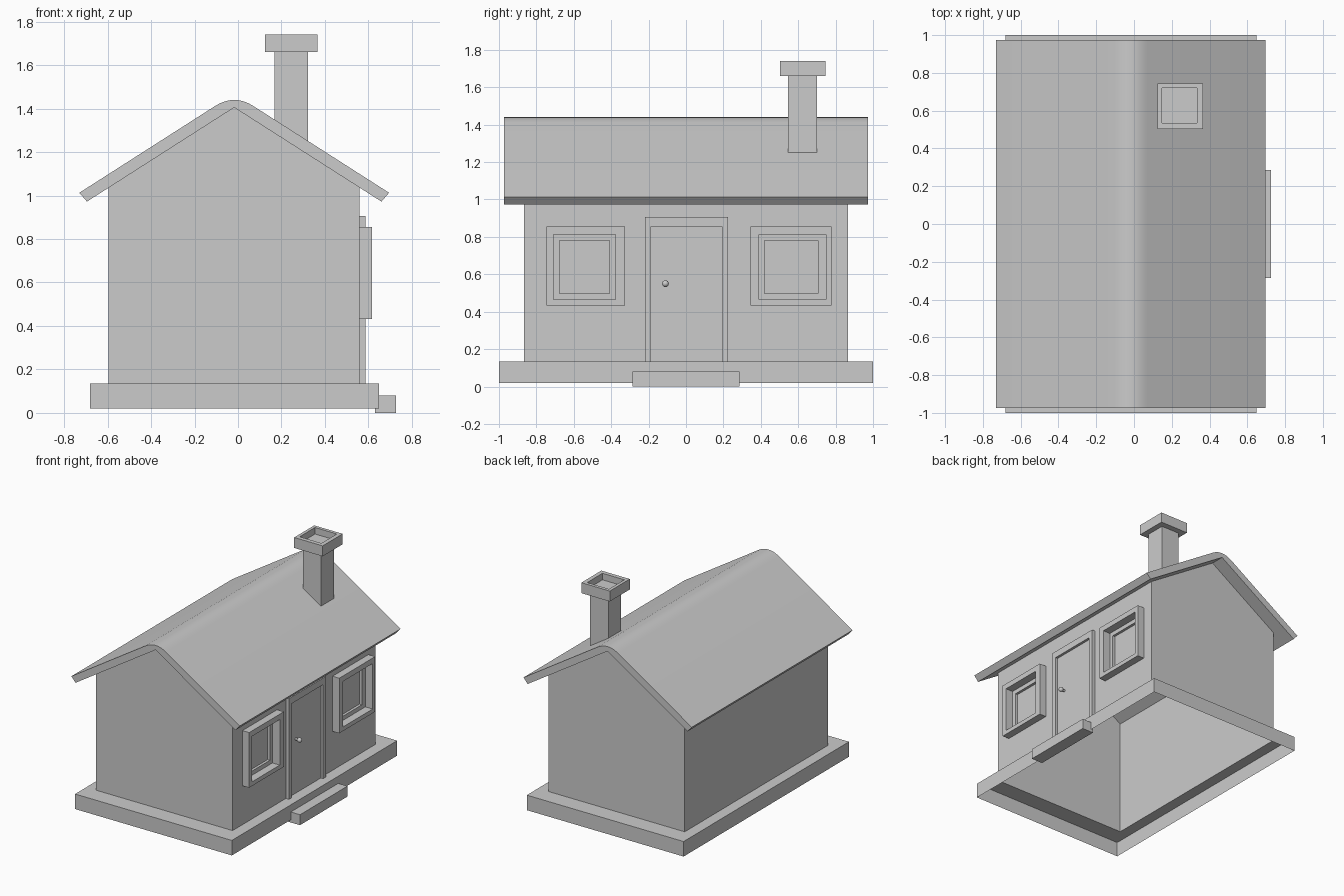
import bpy, bmesh, math

if "Cube" in bpy.data.objects:
    bpy.data.objects.remove(bpy.data.objects["Cube"])

CX = -0.0175            # ridge line
WX, WY = 0.5775, 0.865  # wall half sizes
SLOPE = 0.639
WALL = CX + WX          # x of the door wall
FLOOR, PEAK, RIDGE = 0.135, 1.405, 1.468
EAVE = PEAK - SLOPE * WX


def finish(name, bm):
    bmesh.ops.remove_doubles(bm, verts=bm.verts, dist=1e-5)
    bmesh.ops.recalc_face_normals(bm, faces=bm.faces)
    me = bpy.data.meshes.new(name)
    bm.to_mesh(me)
    bm.free()
    ob = bpy.data.objects.new(name, me)
    bpy.context.collection.objects.link(ob)
    return ob


def smooth(ob):
    bpy.ops.object.select_all(action='DESELECT')
    ob.select_set(True)
    bpy.context.view_layer.objects.active = ob
    bpy.ops.object.shade_smooth_by_angle(angle=math.radians(30))


def nest(name, loops, cap=False):
    """Bridge a chain of matching point loops, optionally capping the last."""
    bm = bmesh.new()
    rings = [[bm.verts.new(p) for p in loop] for loop in loops]
    for a, b in zip(rings, rings[1:]):
        for i in range(len(a)):
            j = (i + 1) % len(a)
            bm.faces.new((a[i], a[j], b[j], b[i]))
    if cap:
        bm.faces.new(rings[-1])
    return finish(name, bm)


def prism(name, pts, place, a, b):
    """Extrude a 2D profile from a to b; place(u, v, w) gives the 3D point."""
    bm = bmesh.new()
    ends = [[bm.verts.new(place(u, v, w)) for u, v in pts] for w in (a, b)]
    for e in ends:
        bm.faces.new(e)
    for i in range(len(pts)):
        j = (i + 1) % len(pts)
        bm.faces.new((ends[0][i], ends[0][j], ends[1][j], ends[1][i]))
    return finish(name, bm)


def rect(a0, a1, b0, b1):
    return [(a0, b0), (a1, b0), (a1, b1), (a0, b1)]


def flat(r, z):
    return [(x, y, z) for x, y in rect(*r)]


def upright(r, x):
    return [(x, y, z) for y, z in rect(*r)]


along_x = lambda u, v, w: (w, u, v)
along_y = lambda u, v, w: (u, w, v)

# Plinth: open underneath, with a ledge running in to the walls
plinth = (-0.68, 0.648, -1.0, 1.0)
nest("plinth", [flat(plinth, 0.02), flat(plinth, FLOOR),
                flat((CX - WX, WALL, -WY, WY), FLOOR)])

# Windows: (outer, opening, inner pane) spans in y
windows = {
    "left_window": ((-0.746, -0.327), (-0.709, -0.376), (-0.676, -0.408)),
    "right_window": ((0.344, 0.778), (0.389, 0.748), (0.421, 0.705)),
}
heights = ((0.433, 0.855), (0.465, 0.813), (0.497, 0.78))
for name, spans in windows.items():
    outer, opening, pane = [s + h for s, h in zip(spans, heights)]
    nest(name, [upright(outer, WALL), upright(outer, 0.617),
                upright(opening, 0.617), upright(opening, 0.555),
                upright(pane, 0.555), upright(pane, 0.535)], cap=True)

# Walls: two gables, a plain back, and a door side with window openings
bm = bmesh.new()
add = lambda pts: bm.faces.new([bm.verts.new(p) for p in pts])
for y in (-WY, WY):
    add([(CX - WX, y, FLOOR), (WALL, y, FLOOR), (WALL, y, EAVE),
         (CX, y, PEAK), (CX - WX, y, EAVE)])
add(upright((-WY, WY, FLOOR, EAVE), CX - WX))
ys = [-WY] + [y for s in windows.values() for y in s[0]] + [WY]
zs = [FLOOR, *heights[0], EAVE]
for i in range(5):
    for j in range(3):
        if not (j == 1 and i in (1, 3)):
            add(upright((ys[i], ys[i + 1], zs[j], zs[j + 1]), WALL))
finish("walls", bm)

# Roof: a bent slab with a rounded ridge
R = 0.088
profile = [(CX - 0.7125, RIDGE - SLOPE * 0.7125)]
for i in range(9):
    t = i / 4 - 1
    profile.append((CX + R * t, RIDGE - SLOPE * R * (1 + t * t) / 2))
profile += [(CX + 0.7125, RIDGE - SLOPE * 0.7125),
            (CX + 0.6775, PEAK - SLOPE * 0.6775), (CX, PEAK),
            (CX - 0.6775, PEAK - SLOPE * 0.6775)]
smooth(prism("roof", profile, along_y, -0.973, 0.973))

# Chimney: shaft standing on the slope, with a hollow overhanging cap
shaft = (0.167, 0.322, 0.545, 0.70)
cap = (0.124, 0.365, 0.503, 0.745)
flue = (0.148, 0.333, 0.535, 0.72)
foot = [(x, y, RIDGE - SLOPE * (x - CX)) for x, y in rect(*shaft)]
nest("chimney", [foot, flat(shaft, 1.66), flat(cap, 1.66), flat(cap, 1.74),
                 flat(flue, 1.74), flat(flue, 1.69)], cap=True)

# Door: surround, panel and front step
prism("door_frame", [(-0.22, FLOOR), (-0.22, 0.906), (0.225, 0.906),
                     (0.225, FLOOR), (0.193, FLOOR), (0.193, 0.855),
                     (-0.188, 0.855), (-0.188, FLOOR)], along_x, WALL, 0.586)
prism("door", rect(-0.188, 0.193, FLOOR, 0.855), along_x, WALL, 0.566)
prism("front_step", rect(-0.287, 0.287, 0, 0.08), along_x, 0.63, 0.726)

# Door knob on a short stem
bpy.ops.mesh.primitive_cylinder_add(vertices=16, radius=0.009, depth=0.04,
                                    location=(0.58, -0.11, 0.55),
                                    rotation=(0, math.pi / 2, 0))
bpy.context.object.name = "knob_stem"
smooth(bpy.context.object)
bpy.ops.mesh.primitive_uv_sphere_add(segments=16, ring_count=8, radius=0.018,
                                     location=(0.599, -0.11, 0.55))
bpy.context.object.name = "door_knob"
smooth(bpy.context.object)
